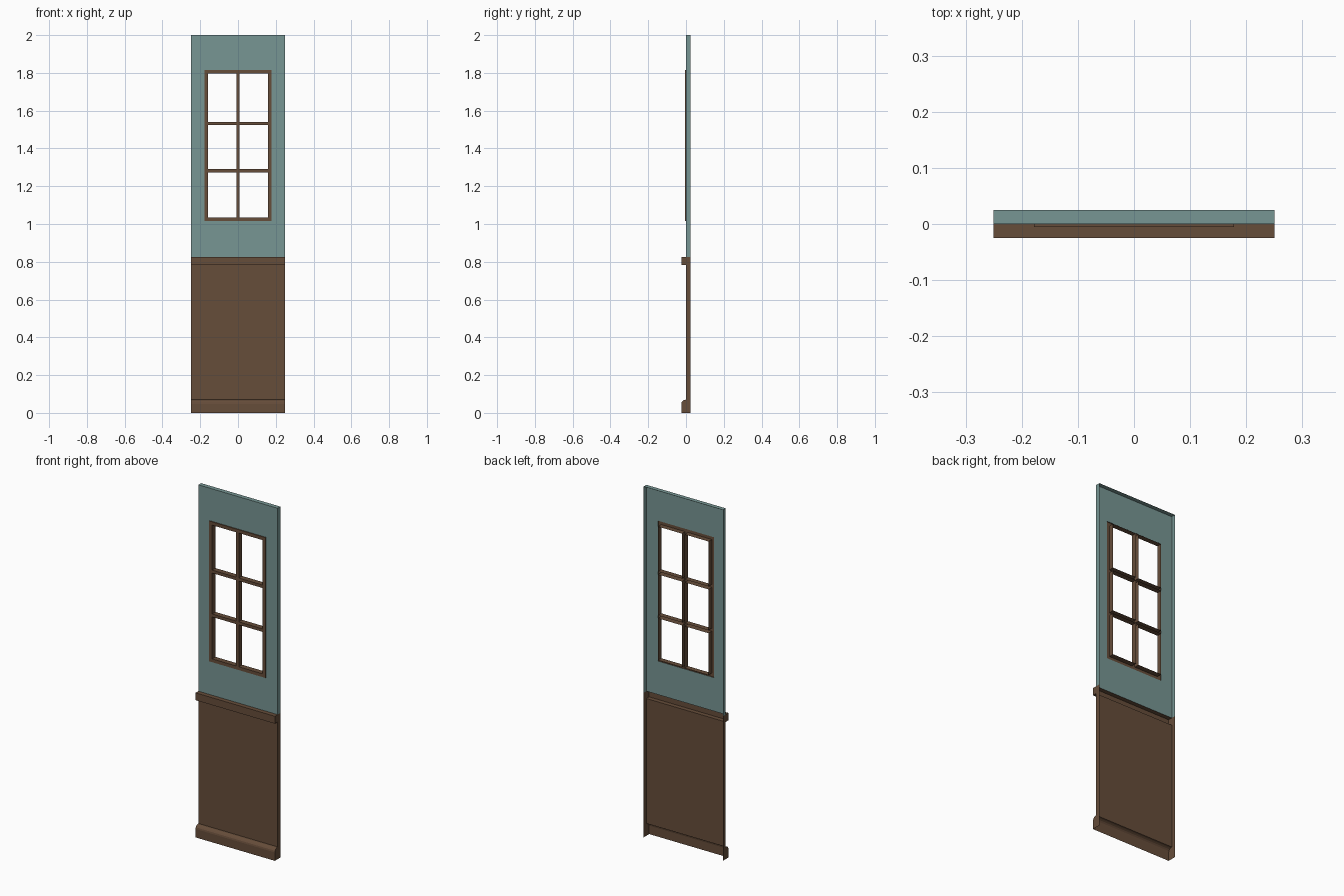
import bpy, bmesh, math

if "Cube" in bpy.data.objects:
    bpy.data.objects.remove(bpy.data.objects["Cube"])


def material(name, rgb):
    m = bpy.data.materials.new(name)
    m.diffuse_color = (*rgb, 1)
    m.use_nodes = True
    m.node_tree.nodes["Principled BSDF"].inputs["Base Color"].default_value = m.diffuse_color
    return m


TEAL = material("muted_teal_paint", (0.185, 0.305, 0.295))
WOOD = material("brown_wood", (0.133, 0.074, 0.042))

W, BACK, RAIL_TOP, TOP = 0.25, 0.025, 0.824, 2.0


def make_object(name, faces, mat):
    """Build a thin open shell from (points, outward direction) pairs."""
    bm = bmesh.new()
    for pts, out in faces:
        f = bm.faces.new([bm.verts.new(p) for p in pts])
        f.normal_update()
        if sum(a * b for a, b in zip(f.normal, out)) < 0:
            f.normal_flip()
    bmesh.ops.remove_doubles(bm, verts=bm.verts, dist=1e-5)
    me = bpy.data.meshes.new(name)
    bm.to_mesh(me)
    bm.free()
    me.materials.append(mat)
    ob = bpy.data.objects.new(name, me)
    bpy.context.collection.objects.link(ob)
    return ob


def front(x0, x1, z0, z1, y):
    return ([(x0, y, z0), (x1, y, z0), (x1, y, z1), (x0, y, z1)], (0, -1, 0))


def across(x0, x1, y0, y1, z, up):
    return ([(x0, y0, z), (x1, y0, z), (x1, y1, z), (x0, y1, z)], (0, 0, up))


def upright(x, y0, y1, z0, z1, side):
    return ([(x, y0, z0), (x, y1, z0), (x, y1, z1), (x, y0, z1)], (side, 0, 0))


# Wainscot: baseboard, panel and chair rail as one open-backed profile
profile = [(-0.025, 0.0)]
for i in range(5):
    a = math.radians(90 * i / 4)
    profile.append((-0.025 + 0.025 * (1 - math.cos(a)), 0.048 + 0.022 * math.sin(a)))
profile += [(0, 0.782), (-0.025, 0.782), (-0.025, RAIL_TOP), (0, RAIL_TOP)]
faces = []
for (y0, z0), (y1, z1) in zip(profile, profile[1:]):
    faces.append(([(-W, y0, z0), (W, y0, z0), (W, y1, z1), (-W, y1, z1)],
                  (0, -(z1 - z0), y1 - y0)))
for s in (-1, 1):
    outline = [(s * W, y, z) for y, z in profile]
    faces.append((outline + [(s * W, BACK, RAIL_TOP), (s * W, BACK, 0)], (s, 0, 0)))
make_object("wainscot", faces, WOOD)

# Upper wall: sheet with a window hole, side and top returns
FX, FZ0, FZ1 = 0.178, 1.015, 1.815
faces = [
    front(-W, W, RAIL_TOP, FZ0, 0), front(-W, W, FZ1, TOP, 0),
    front(-W, -FX, FZ0, FZ1, 0), front(FX, W, FZ0, FZ1, 0),
    upright(-W, 0, BACK, RAIL_TOP, TOP, -1), upright(W, 0, BACK, RAIL_TOP, TOP, 1),
    across(-W, W, 0, BACK, TOP, 1),
]
make_object("upper_wall", faces, TEAL)

# Window frame: front grid, deep reveals round each pane, shallow outer rim
FY = -0.005
xs = [-FX, -0.159, -0.009, 0.009, 0.159, FX]
zs = [FZ0, 1.034, 1.273, 1.290, 1.523, 1.540, 1.796, FZ1]
faces = [upright(-FX, FY, 0, FZ0, FZ1, -1), upright(FX, FY, 0, FZ0, FZ1, 1),
         across(-FX, FX, FY, 0, FZ0, -1), across(-FX, FX, FY, 0, FZ1, 1)]
for i in range(len(xs) - 1):
    for j in range(len(zs) - 1):
        x0, x1, z0, z1 = xs[i], xs[i + 1], zs[j], zs[j + 1]
        if i % 2 and j % 2:
            faces += [upright(x0, FY, BACK, z0, z1, 1), upright(x1, FY, BACK, z0, z1, -1),
                      across(x0, x1, FY, BACK, z0, 1), across(x0, x1, FY, BACK, z1, -1)]
        else:
            faces.append(front(x0, x1, z0, z1, FY))
make_object("window_frame", faces, WOOD)
